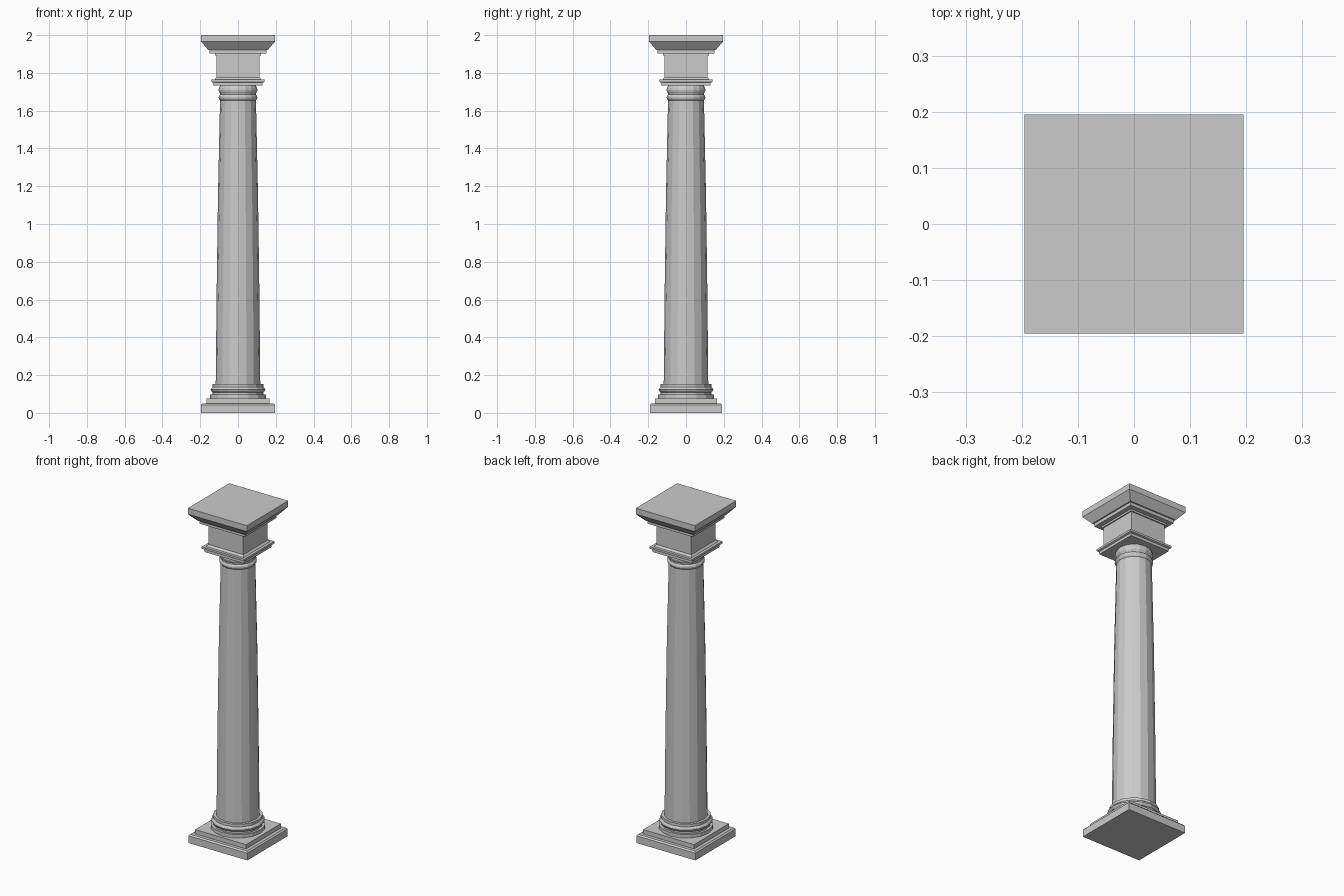
import bpy, bmesh
from math import cos, sin, pi

if "Cube" in bpy.data.objects:
    bpy.data.objects.remove(bpy.data.objects["Cube"])


def turned(name, profile, sides=16, square=False, depth=1.0):
    """Closed solid from (half width, height) rings, round or square in plan."""
    bm = bmesh.new()
    n = 4 if square else sides
    k, a0 = (2 ** 0.5, pi / 4) if square else (1.0, 0.0)
    rings = []
    for r, z in profile:
        rings.append([bm.verts.new((k * r * cos(a0 + 2 * pi * i / n),
                                    k * r * depth * sin(a0 + 2 * pi * i / n), z))
                      for i in range(n)])
    for low, high in zip(rings, rings[1:]):
        for i in range(n):
            j = (i + 1) % n
            bm.faces.new((low[i], low[j], high[j], high[i]))
    bm.faces.new(rings[0][::-1])
    bm.faces.new(rings[-1])
    mesh = bpy.data.meshes.new(name)
    bm.to_mesh(mesh)
    bm.free()
    obj = bpy.data.objects.new(name, mesh)
    bpy.context.collection.objects.link(obj)
    return obj


def bead(r, bulge, z0, z1, steps=4):
    """Half-round moulding profile."""
    return [(r + bulge * sin(pi * i / steps), z0 + (z1 - z0) * i / steps)
            for i in range(steps + 1)]


# Square stepped plinth
turned("plinth", [(.195, 0), (.195, .043), (.187, .051), (.168, .051), (.168, .077)],
       square=True, depth=.975)

# Round base mouldings
turned("base_mouldings",
       [(.148, .077), (.148, .098), (.134, .098), (.134, .108)]
       + bead(.134, .011, .108, .137) + [(.134, .153), (.118, .153)])

# Tapered faceted shaft
turned("shaft", [(.118, .15), (.113, .65), (.106, 1.15), (.095, 1.66)])

# Neck rings
turned("neck_rings",
       [(.093, 1.65)] + bead(.095, .008, 1.655, 1.685)
       + bead(.095, .008, 1.69, 1.73) + [(.093, 1.74)])

# Square collar, block and stepped cap
turned("capital",
       [(.131, 1.732), (.131, 1.748), (.141, 1.752), (.141, 1.764), (.125, 1.764),
        (.115, 1.775), (.115, 1.892), (.122, 1.892), (.122, 1.903), (.150, 1.903),
        (.150, 1.922), (.158, 1.922), (.195, 1.965), (.195, 2.0)], square=True)
